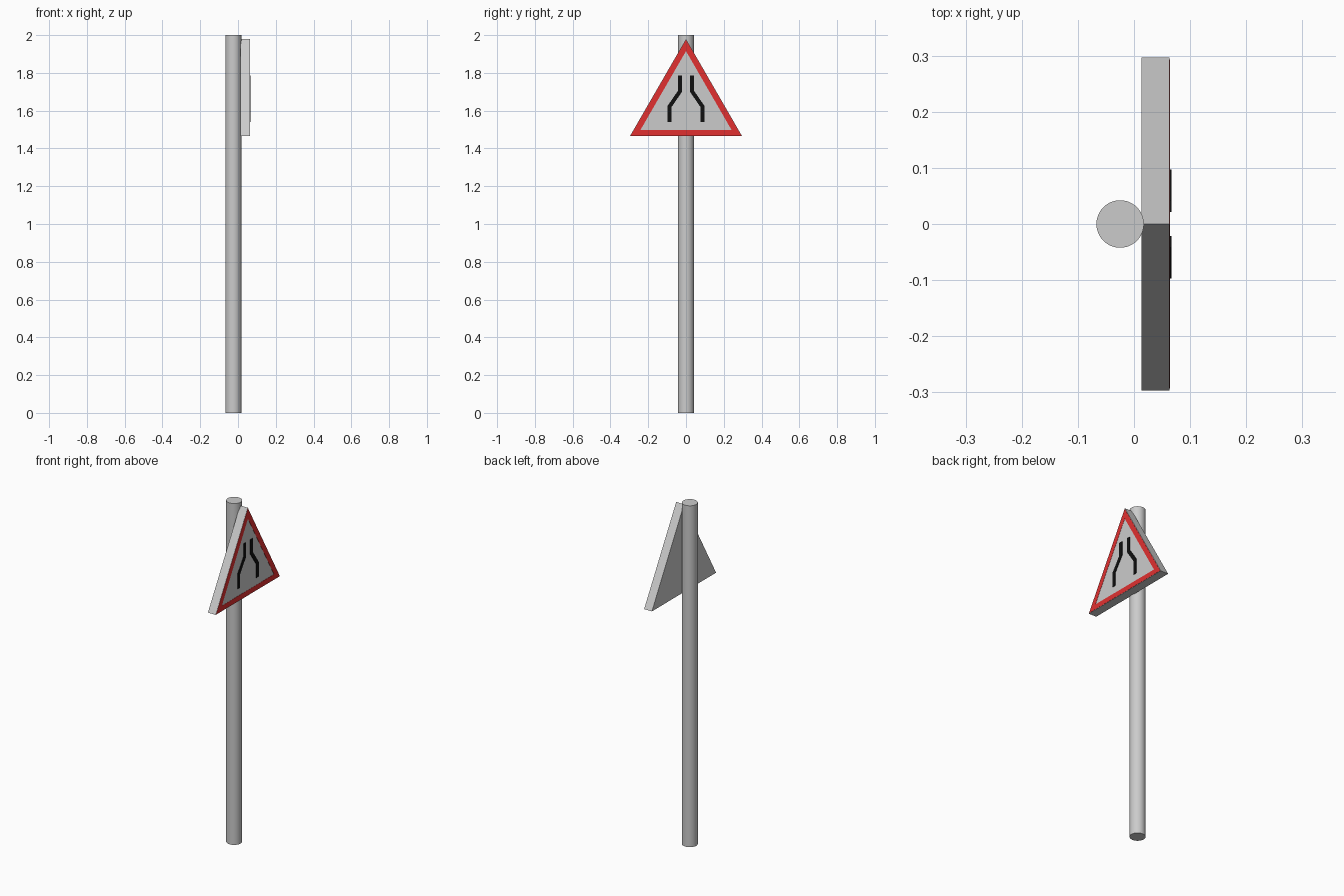
import bpy, bmesh, math

if "Cube" in bpy.data.objects:
    bpy.data.objects.remove(bpy.data.objects["Cube"])

BACK, FRONT = 0.013, 0.0635     # sign panel depth along x
BASE_Z, HALF = 1.465, 0.297     # triangle base height and half width


def material(name, color):
    m = bpy.data.materials.new(name)
    m.diffuse_color = color
    m.use_nodes = True
    m.node_tree.nodes["Principled BSDF"].inputs["Base Color"].default_value = m.diffuse_color
    return m


def triangle(inset):
    """Equilateral (y, z) outline moved inward by inset."""
    h = HALF - inset * math.sqrt(3)
    z = BASE_Z + inset
    return [(-h, z), (h, z), (0, z + h * math.sqrt(3))]


def make_solid(name, faces, x0, x1, mat=None):
    """Extrude flat (y, z) polygons along x from x0 to x1."""
    bm = bmesh.new()
    for pts in faces:
        bm.faces.new([bm.verts.new((x0, y, z)) for y, z in pts])
    bmesh.ops.remove_doubles(bm, verts=bm.verts, dist=1e-5)
    bmesh.ops.recalc_face_normals(bm, faces=bm.faces)
    ext = bmesh.ops.extrude_face_region(bm, geom=bm.faces[:], use_keep_orig=True)
    moved = [v for v in ext["geom"] if isinstance(v, bmesh.types.BMVert)]
    bmesh.ops.translate(bm, verts=moved, vec=(x1 - x0, 0, 0))
    bmesh.ops.recalc_face_normals(bm, faces=bm.faces)
    mesh = bpy.data.meshes.new(name)
    bm.to_mesh(mesh)
    bm.free()
    obj = bpy.data.objects.new(name, mesh)
    bpy.context.collection.objects.link(obj)
    if mat:
        mesh.materials.append(mat)
    return obj


red = material("red", (0.75, 0.03, 0.03, 1))
black = material("black", (0.005, 0.005, 0.005, 1))

# Round pole
bpy.ops.mesh.primitive_cylinder_add(vertices=48, radius=0.0423, depth=2,
                                    location=(-0.0247, 0, 1))
pole = bpy.context.object
pole.name = "pole"
bpy.ops.object.shade_smooth_by_angle(angle=math.radians(30))

# Triangular sign panel
make_solid("sign_panel", [triangle(0)], BACK, FRONT)

# Red border ring, slightly raised
outer, inner = triangle(0.002), triangle(0.032)
ring = [[outer[i], outer[(i + 1) % 3], inner[(i + 1) % 3], inner[i]] for i in range(3)]
make_solid("red_border", ring, FRONT - 0.002, FRONT + 0.001, red)

# Narrowing road lines, mirrored left and right
near = [(0.021, 1.785), (0.021, 1.700), (0.076, 1.620), (0.076, 1.540)]
far = [(0.042, 1.785), (0.042, 1.706), (0.097, 1.626), (0.097, 1.540)]
for side, s in (("right", 1), ("left", -1)):
    strip = [[(s * y, z) for y, z in (near[i], far[i], far[i + 1], near[i + 1])]
             for i in range(3)]
    make_solid("road_line_" + side, strip, FRONT - 0.002, 0.067, black)
